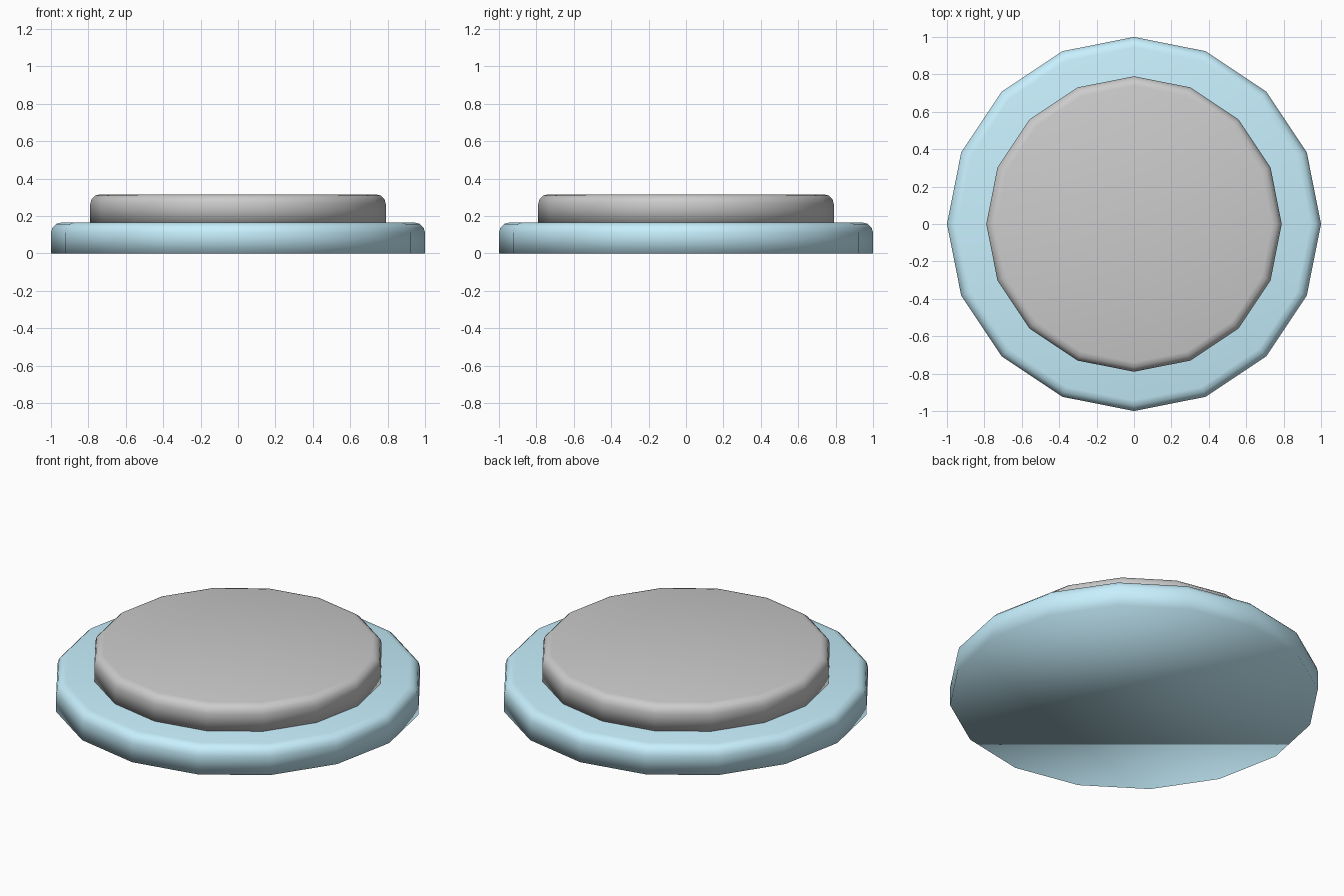
import bpy
import bmesh

if "Cube" in bpy.data.objects:
    bpy.data.objects.remove(bpy.data.objects["Cube"])

SIDES = 16


def rounded_disc(name, radius, z0, z1, bevel):
    """Sixteen-sided disc, rounded along its top rim only."""
    bm = bmesh.new()
    bmesh.ops.create_cone(bm, cap_ends=True, segments=SIDES,
                          radius1=radius, radius2=radius, depth=z1 - z0)
    bmesh.ops.translate(bm, verts=bm.verts, vec=(0, 0, (z0 + z1) / 2))
    middle = (z0 + z1) / 2
    rim = [e for e in bm.edges if all(v.co.z > middle for v in e.verts)]
    bmesh.ops.bevel(bm, geom=rim, offset=bevel, segments=3,
                    profile=0.5, affect='EDGES')
    for face in bm.faces:
        face.smooth = True
    mesh = bpy.data.meshes.new(name)
    bm.to_mesh(mesh)
    bm.free()
    obj = bpy.data.objects.new(name, mesh)
    bpy.context.collection.objects.link(obj)
    return obj


# Wide blue lower disc
base = rounded_disc("base_disc", 1.0, 0.0, 0.165, 0.055)
blue = bpy.data.materials.new("light_blue")
blue.diffuse_color = (0.57, 0.87, 0.99, 1.0)
blue.use_nodes = True
blue.node_tree.nodes["Principled BSDF"].inputs["Base Color"].default_value = blue.diffuse_color
base.data.materials.append(blue)

# Narrower grey disc resting on the base
rounded_disc("top_disc", 0.79, 0.16, 0.315, 0.05)
